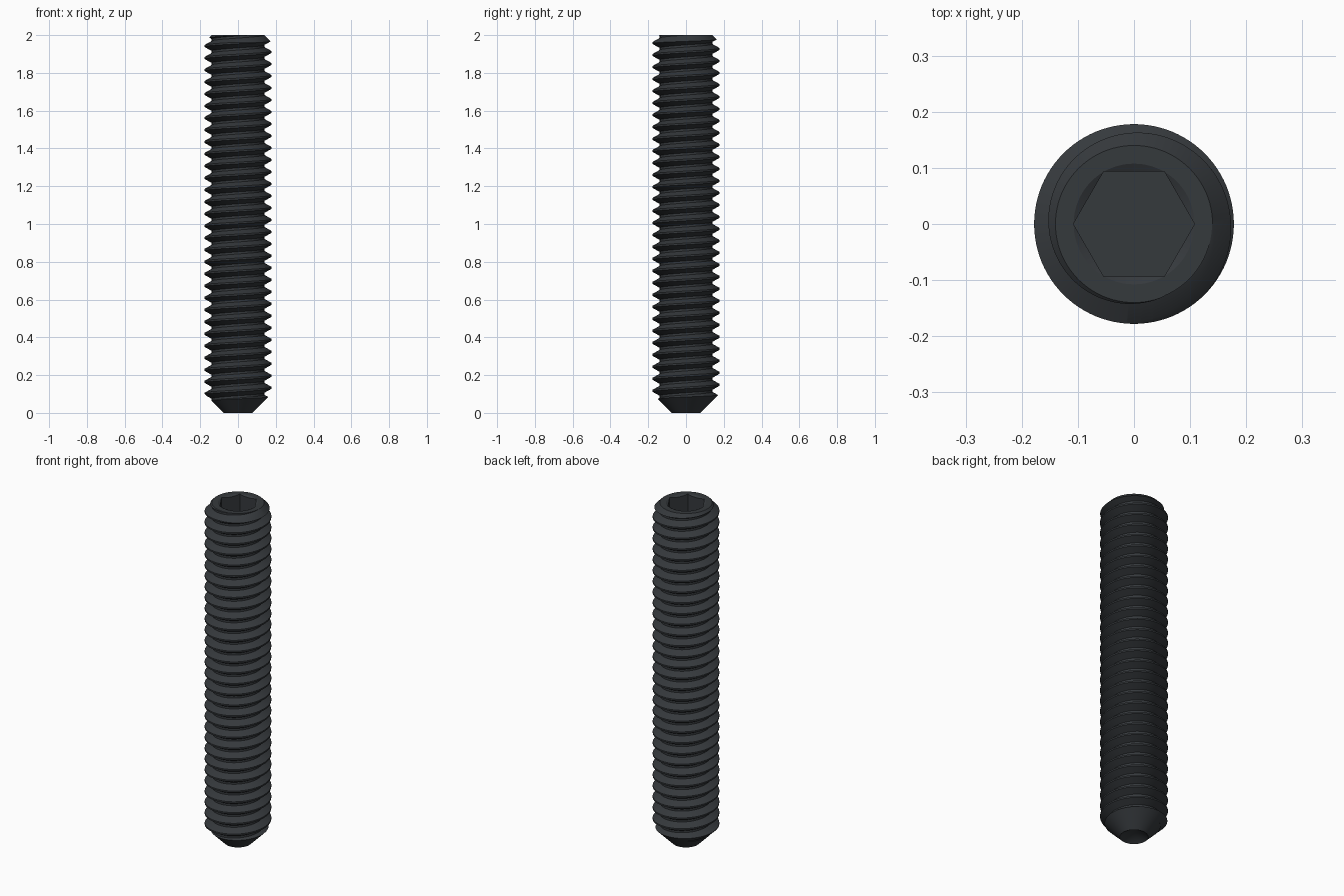
import bpy, bmesh, math

if "Cube" in bpy.data.objects:
    bpy.data.objects.remove(bpy.data.objects["Cube"])

PITCH, CREST, ROOT, SEG = 0.0635, 0.178, 0.139, 96
PHASE = 0.5 * PITCH  # thread height shift


def make(name, verts, faces):
    mesh = bpy.data.meshes.new(name)
    mesh.from_pydata(verts, [], faces)
    bm = bmesh.new()
    bm.from_mesh(mesh)
    bmesh.ops.recalc_face_normals(bm, faces=bm.faces)
    bm.to_mesh(mesh)
    bm.free()
    obj = bpy.data.objects.new(name, mesh)
    bpy.context.collection.objects.link(obj)
    return obj


def lathe(name, profile, seg):
    """Closed solid of (radius, z) rings between two axis points."""
    rings = profile[1:-1]
    verts = [(r * math.cos(math.tau * i / seg), r * math.sin(math.tau * i / seg), z)
             for r, z in rings for i in range(seg)]
    faces = [(j * seg + i, j * seg + (i + 1) % seg, (j + 1) * seg + (i + 1) % seg, (j + 1) * seg + i)
             for j in range(len(rings) - 1) for i in range(seg)]
    a, last = len(verts), (len(rings) - 1) * seg
    verts += [(0, 0, profile[0][1]), (0, 0, profile[-1][1])]
    for i in range(seg):
        k = (i + 1) % seg
        faces += [(a, k, i), (a + 1, last + i, last + k)]
    return make(name, verts, faces)


def cut(target, cutter, operation):
    mod = target.modifiers.new(cutter.name, 'BOOLEAN')
    mod.object, mod.operation, mod.solver = cutter, operation, 'EXACT'
    bpy.context.view_layer.objects.active = target
    bpy.ops.object.modifier_apply(modifier=mod.name)
    bpy.data.objects.remove(cutter)


# helical thread: one continuous strip of root and crest lines, joined one pitch higher each turn
tooth = [(ROOT, 0.0), (ROOT, 0.18), (CREST, 0.52), (CREST, 0.66)]
line = [(r, (n + f) * PITCH) for n in range(int(2 / PITCH) + 6) for r, f in tooth]
shift = len(tooth)
rows = len(line) - shift - 1
z_low = -3 * PITCH + PHASE
verts = [(r * math.cos(math.tau * i / SEG), r * math.sin(math.tau * i / SEG), z_low + z + PITCH * i / SEG)
         for r, z in line for i in range(SEG)]
faces = []
for j in range(rows):
    for i in range(SEG):
        k, up = (i + 1) % SEG, (shift if i == SEG - 1 else 0)
        faces.append((j * SEG + i, (j + up) * SEG + k, (j + 1 + up) * SEG + k, (j + 1) * SEG + i))
# end caps: spiral edge plus the step back down, fanned to the axis
for row, z in ((0, z_low - 0.05), (rows, z_low + line[-1][1] + 0.15)):
    loop = [row * SEG + i for i in range(SEG)] + [(row + shift - j) * SEG for j in range(shift)]
    c = len(verts)
    verts.append((0, 0, z))
    faces += [(c, loop[n], loop[(n + 1) % len(loop)]) for n in range(len(loop))]
used = sorted({v for f in faces for v in f})
index = {v: n for n, v in enumerate(used)}
screw = make("set_screw", [verts[v] for v in used], [[index[v] for v in f] for f in faces])

# chamfered ends and hollow cup point
envelope = lathe("end_shape", [(0, 0.045), (0.075, 0), (0.195, 0.12), (0.2, 0.127),
                               (0.2, 1.94), (0.14, 2), (0, 2)], SEG)
cut(screw, envelope, 'INTERSECT')

# hex socket with a conical lead-in
hexagon = lathe("hex_socket", [(0, 1.8), (0.108, 1.8), (0.108, 2.1), (0, 2.1)], 6)
cut(screw, hexagon, 'DIFFERENCE')
lead = lathe("socket_lead_in", [(0, 1.945), (0.1085, 2.0005), (0.1085, 2.05), (0, 2.05)], SEG)
cut(screw, lead, 'DIFFERENCE')

# black oxide finish
black = bpy.data.materials.new("black_oxide")
black.diffuse_color = (0.036, 0.041, 0.046, 1)
black.use_nodes = True
black.node_tree.nodes["Principled BSDF"].inputs["Base Color"].default_value = black.diffuse_color
screw.data.materials.clear()
screw.data.materials.append(black)
for p in screw.data.polygons:
    p.material_index = 0
bpy.ops.object.select_all(action='DESELECT')
screw.select_set(True)
bpy.context.view_layer.objects.active = screw
bpy.ops.object.shade_smooth_by_angle(angle=math.radians(25))
